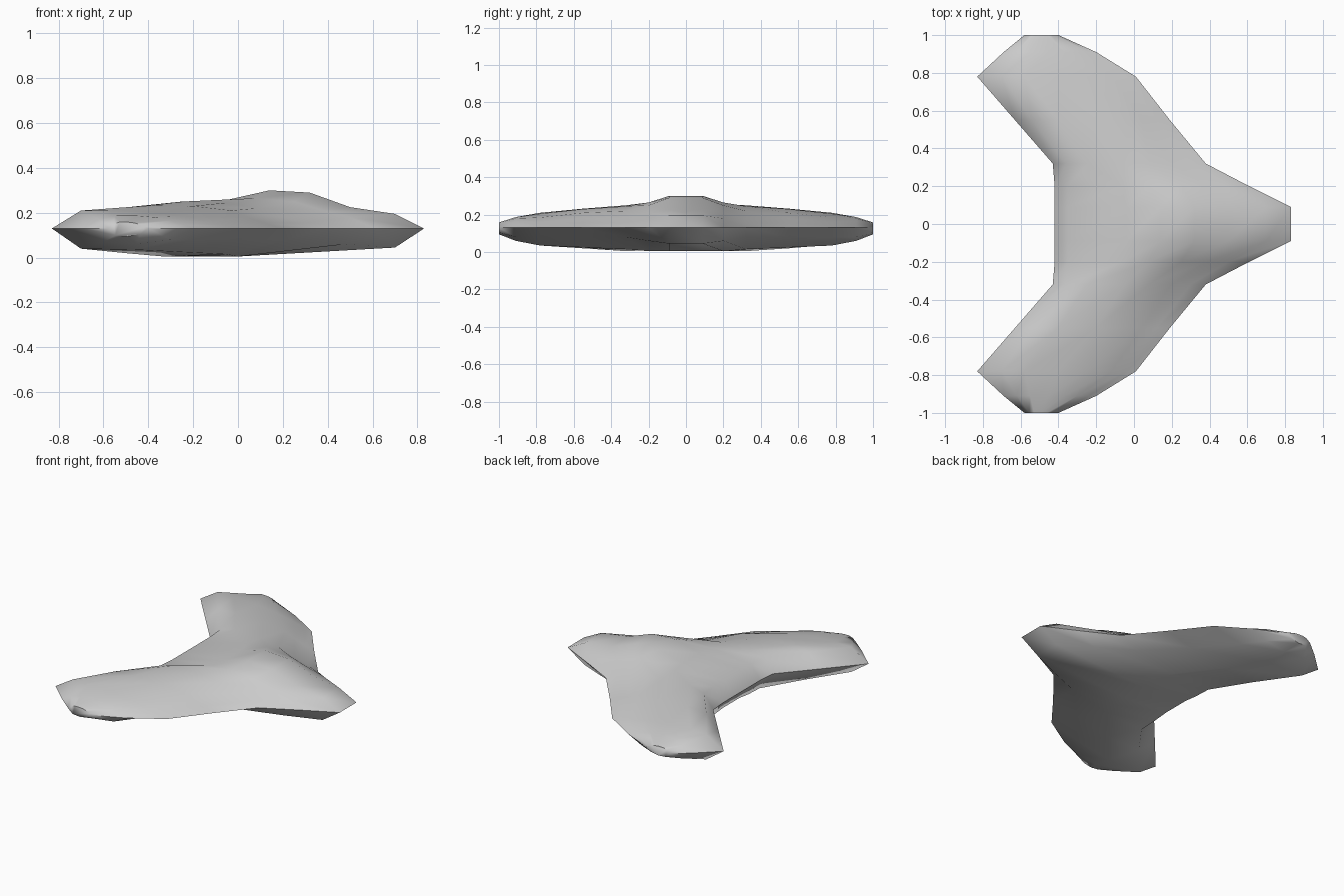
import bpy
import bmesh
import math

if "Cube" in bpy.data.objects:
    bpy.data.objects.remove(bpy.data.objects["Cube"], do_unlink=True)

EDGE_HEIGHT = 0.13


def make_material(name, colour):
    material = bpy.data.materials.new(name)
    material.use_nodes = True
    material.diffuse_color = colour
    material.node_tree.nodes["Principled BSDF"].inputs["Base Color"].default_value = colour
    return material


def section(rear, front, top, bottom):
    """Closed x-z rib running over the top and back along the belly."""
    return [(rear, EDGE_HEIGHT), *top, (front, EDGE_HEIGHT), *reversed(bottom)]


# Ribs from the fuselage side out to the wing tip
ribs = {
    0.09: section(-.42, .83,
                  [(-.35, .22), (-.04, .255), (.14, .3), (.32, .29), (.5, .225), (.7, .195)],
                  [(-.34, .03), (0, .005), (.7, .045)]),
    0.2: section(-.42, .61,
                 [(-.35, .22), (-.06, .255), (.08, .265), (.25, .25), (.38, .21), (.5, .18)],
                 [(-.33, .01), (0, .005), (.48, .06)]),
    0.32: section(-.43, .38,
                  [(-.36, .22), (-.25, .25), (-.05, .245), (.08, .22), (.2, .18), (.3, .155)],
                  [(-.33, .005), (-.05, .015), (.22, .08)]),
    0.55: section(-.63, .19,
                  [(-.54, .22), (-.4, .232), (-.2, .23), (-.03, .21), (.04, .18), (.12, .155)],
                  [(-.5, .02), (-.25, .025), (0, .08)]),
    0.78: section(-.83, .01,
                  [(-.7, .21), (-.58, .21), (-.4, .205), (-.25, .185), (-.12, .16), (-.04, .14)],
                  [(-.7, .04), (-.45, .035), (-.2, .08)]),
    0.91: section(-.69, -.2,
                  [(-.62, .17), (-.55, .187), (-.45, .187), (-.37, .18), (-.3, .165), (-.24, .145)],
                  [(-.6, .07), (-.45, .06), (-.3, .08)]),
}

# The tip is a smaller copy of the last rib
rear, front = -.58, -.4
last = ribs[0.91]
low, high = min(x for x, z in last), max(x for x, z in last)
ribs[1.0] = [(rear + (x - low) / (high - low) * (front - rear),
              EDGE_HEIGHT + (z - EDGE_HEIGHT) * 0.5) for x, z in last]

# Mirror the ribs and skin them from tip to tip
stations = [(-y, ribs[y]) for y in sorted(ribs, reverse=True)]
stations += [(y, ribs[y]) for y in sorted(ribs)]
bm = bmesh.new()
rings = [[bm.verts.new((x, y, z)) for x, z in rib] for y, rib in stations]
for inner, outer in zip(rings, rings[1:]):
    count = len(inner)
    for i in range(count):
        j = (i + 1) % count
        bm.faces.new((inner[i], inner[j], outer[j], outer[i]))
bm.faces.new(rings[0])
bm.faces.new(rings[-1])
bmesh.ops.recalc_face_normals(bm, faces=bm.faces[:])

mesh = bpy.data.meshes.new("flying_wing_hull")
bm.to_mesh(mesh)
bm.free()
hull = bpy.data.objects.new("flying_wing_hull", mesh)
bpy.context.collection.objects.link(hull)
mesh.materials.append(make_material("light grey", (.6, .6, .6, 1)))

# Soft hull with crisp leading edges
bpy.ops.object.select_all(action="DESELECT")
hull.select_set(True)
bpy.context.view_layer.objects.active = hull
bpy.ops.object.shade_smooth_by_angle(angle=math.radians(60))
